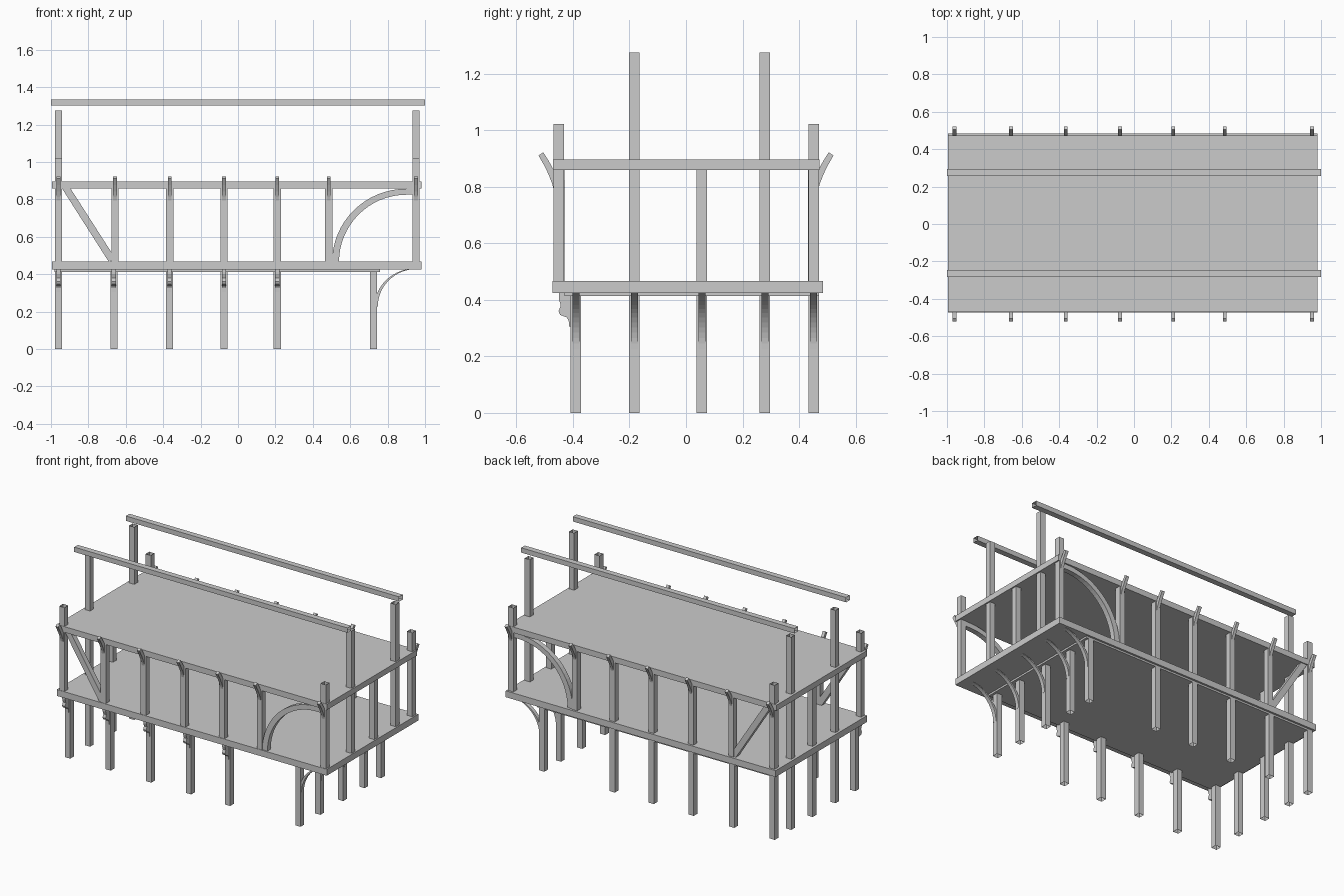
import bpy, bmesh
from math import sin, cos, pi

if "Cube" in bpy.data.objects:
    bpy.data.objects.remove(bpy.data.objects["Cube"])


def finish(name, bm):
    bmesh.ops.recalc_face_normals(bm, faces=bm.faces)
    me = bpy.data.meshes.new(name)
    bm.to_mesh(me)
    bm.free()
    ob = bpy.data.objects.new(name, me)
    bpy.context.collection.objects.link(ob)
    return ob


def box(name, lo, hi, open_axis=None):
    """Box between two corners; open_axis leaves both ends along that axis open."""
    bm = bmesh.new()
    bmesh.ops.create_cube(bm, size=1)
    for v in bm.verts:
        v.co = [l + (c + 0.5) * (h - l) for c, l, h in zip(v.co, lo, hi)]
    bm.normal_update()
    if open_axis is not None:
        ends = [f for f in bm.faces if abs(f.normal[open_axis]) > 0.9]
        bmesh.ops.delete(bm, geom=ends, context='FACES_ONLY')
    return finish(name, bm)


def post(name, x, y, z0, z1, w=0.038):
    box(name, (x - w / 2, y - w / 2, z0), (x + w / 2, y + w / 2, z1), 2)


def strip(name, a, b, axis, centre, width):
    """Solid strip between two matching point rows, extruded along x (0) or y (1)."""
    bm = bmesh.new()
    def pt(p, d):
        return (d, p[0], p[1]) if axis == 0 else (p[0], d, p[1])
    rows = [[bm.verts.new(pt(p, centre + s * width / 2)) for p in r]
            for r, s in ((a, -1), (b, -1), (b, 1), (a, 1))]
    for i in range(len(a) - 1):
        for j in range(4):
            r, q = rows[j], rows[(j + 1) % 4]
            bm.faces.new((r[i], r[i + 1], q[i + 1], q[i]))
    bm.faces.new([r[0] for r in rows])
    bm.faces.new([r[-1] for r in rows])
    return finish(name, bm)


def arc(cx, cz, rx, rz, n=16):
    return [(cx - rx * cos(pi / 2 * i / n), cz + rz * sin(pi / 2 * i / n)) for i in range(n + 1)]


UP_X = [-0.96, -0.658, -0.365, -0.075, 0.21, 0.485, 0.952]
LOW_X = [-0.96, -0.664, -0.367, -0.075, 0.21, 0.725]
MID_Y = [-0.183, 0.056, 0.279]

# floors
box("ground_plate", (-0.98, -0.43, 0.413), (0.76, 0.471, 0.426))
box("lower_floor", (-0.995, -0.472, 0.425), (0.98, 0.484, 0.467))
box("upper_floor", (-0.995, -0.471, 0.859), (0.98, 0.473, 0.897))

# ground storey posts
for x in LOW_X:
    for y in (-0.39, 0.452):
        post("ground_post", x, y, 0, 0.42)
for x in (LOW_X[0], LOW_X[-1]):
    for y in MID_Y:
        post("ground_end_post", x, y, 0, 0.42)

# upper storey posts: corners and two end posts rise through the upper floor
for x in UP_X:
    for y in (-0.45, 0.452):
        post("upper_post", x, y, 0.46, 1.022 if x in (UP_X[0], UP_X[-1]) else 0.87)
for x in (UP_X[0], UP_X[-1]):
    for y, top in zip(MID_Y, (1.275, 0.87, 1.275)):
        post("upper_end_post", x, y, 0.46, top)

# roof purlins
for y in (-0.264, 0.275):
    box("purlin", (-1, y - 0.019, 1.303), (1, y + 0.019, 1.335), 0)

# wall braces, front and back
for y in (-0.447, 0.449):
    strip("straight_brace", [(-0.945, 0.865), (-0.69, 0.465)], [(-0.90, 0.865), (-0.655, 0.483)],
          1, y, 0.034)
    strip("arched_brace", arc(0.90, 0.465, 0.397, 0.392) + [(0.94, 0.857)],
          arc(0.90, 0.465, 0.36, 0.36) + [(0.94, 0.825)], 1, y, 0.034)

# curved brackets under the end overhang
for y in [-0.39] + MID_Y + [0.452]:
    strip("overhang_bracket", arc(0.955, 0.235, 0.222, 0.197),
          arc(0.955, 0.225, 0.208, 0.185 + 0.018), 1, y, 0.025)

# eaves brackets curving outward
for x in UP_X:
    for s, off in ((-1, 0), (1, 0)):
        outer = [(0.468, 0.79), (0.474, 0.812), (0.486, 0.843), (0.502, 0.876), (0.522, 0.911)]
        inner = [(0.455, 0.80), (0.459, 0.835), (0.470, 0.863), (0.486, 0.892), (0.505, 0.922)]
        strip("eaves_bracket", [(s * p, z) for p, z in outer], [(s * p, z) for p, z in inner],
              0, x, 0.02)

# carved corbels under the front overhang
carved = [(-0.45, 0.427), (-0.45, 0.402), (-0.443, 0.38), (-0.451, 0.36), (-0.446, 0.347),
          (-0.422, 0.338), (-0.415, 0.325), (-0.414, 0.305)]
for x in LOW_X[:-1]:
    strip("corbel", carved, [(-0.405, z) for _, z in carved], 0, x, 0.022)
